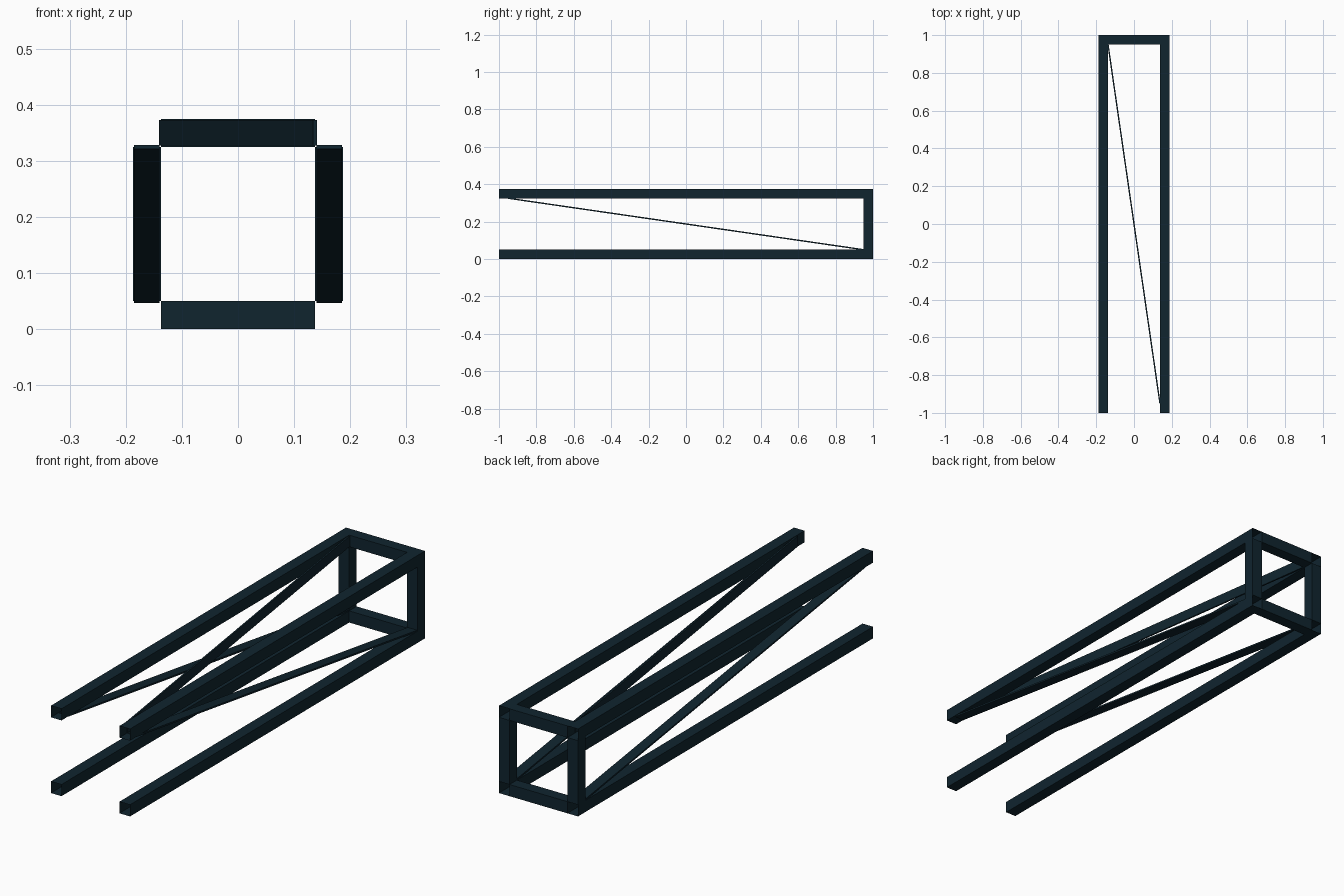
import bpy
import bmesh
import math
from mathutils import Matrix, Vector

if "Cube" in bpy.data.objects:
    bpy.data.objects.remove(bpy.data.objects["Cube"], do_unlink=True)

BAR = 0.05            # thickness of the square tubes
WIDTH = 0.375         # outer width and height of the frame
LENGTH = 2.0
OFF = (WIDTH - BAR) / 2
MID = WIDTH / 2
GAP = WIDTH - 2 * BAR  # clear space between rails

steel = bpy.data.materials.new("dark navy steel")
steel.use_nodes = True
colour = (0.005, 0.018, 0.028, 1)
steel.diffuse_color = colour
steel.node_tree.nodes["Principled BSDF"].inputs["Base Color"].default_value = colour


def beam(name, centre, size, rotation=None, open_axis=None):
    """Box beam; open_axis drops both end caps to leave a hollow tube."""
    bm = bmesh.new()
    bmesh.ops.create_cube(bm, size=1)
    bm.normal_update()
    if open_axis is not None:
        caps = [f for f in bm.faces if abs(f.normal[open_axis]) > 0.5]
        bmesh.ops.delete(bm, geom=caps, context='FACES_ONLY')
    bmesh.ops.transform(bm, matrix=Matrix.Diagonal((*size, 1)), verts=bm.verts)
    if rotation:
        bmesh.ops.transform(bm, matrix=rotation, verts=bm.verts)
    mesh = bpy.data.meshes.new(name)
    bm.to_mesh(mesh)
    bm.free()
    mesh.materials.append(steel)
    obj = bpy.data.objects.new(name, mesh)
    obj.location = Vector(centre)
    bpy.context.collection.objects.link(obj)


SIDES = (("right", -1), ("left", 1))
LEVELS = (("lower", -1), ("upper", 1))
BACK = LENGTH / 2 - BAR / 2

# Four long open-ended rails
for side, sx in SIDES:
    for level, sz in LEVELS:
        beam(f"{level}_{side}_rail", (sx * OFF, 0, MID + sz * OFF),
             (BAR, LENGTH, BAR), open_axis=1)

# Square frame closing the back end
for side, sx in SIDES:
    beam(f"back_{side}_post", (sx * OFF, BACK, MID), (BAR, BAR, GAP), open_axis=2)
for level, sz in LEVELS:
    beam(f"back_{level}_crossbar", (0, BACK, MID + sz * OFF), (GAP, BAR, BAR), open_axis=0)

# Thin flat diagonal braces on both sides and the top
RUN = LENGTH - 2 * BAR
angle = math.atan2(GAP, RUN)
span = math.hypot(GAP, RUN)
STRIP, THIN = 0.045, 0.007
for side, sx in SIDES:
    beam(f"{side}_diagonal_brace", (sx * OFF, 0, MID), (STRIP, span, THIN),
         Matrix.Rotation(-angle, 4, 'X'))
beam("top_diagonal_brace", (0, 0, MID + OFF), (THIN, span, STRIP),
     Matrix.Rotation(angle, 4, 'Z'))
